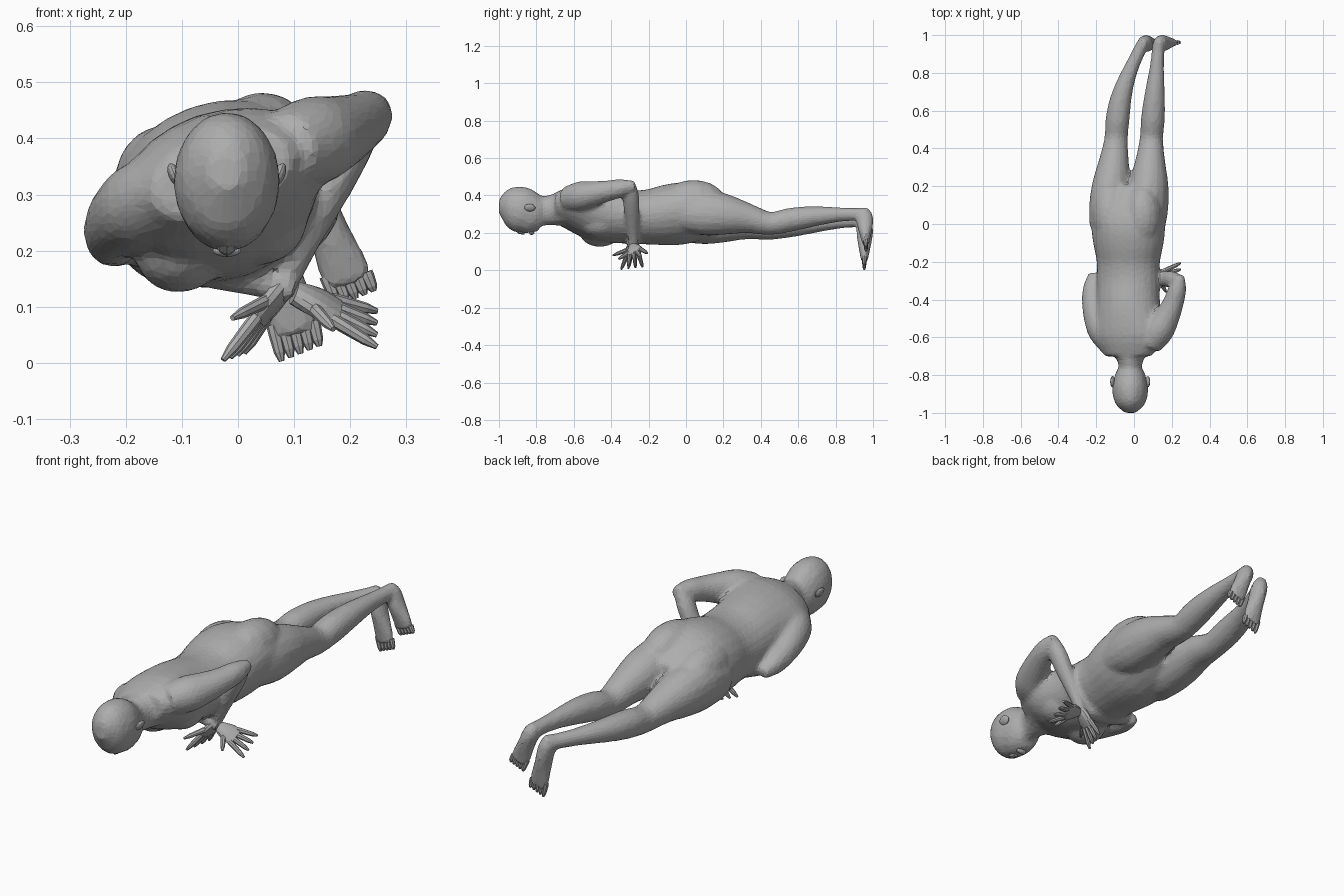
import bpy, bmesh, math
from mathutils import Vector, Matrix

cube = bpy.data.objects.get("Cube")
if cube:
    bpy.data.objects.remove(cube, do_unlink=True)

skin = bpy.data.materials.new("grey_clay")
skin.use_nodes = True
GREY = (0.42, 0.42, 0.42, 1)
skin.diffuse_color = GREY
skin.node_tree.nodes["Principled BSDF"].inputs["Base Color"].default_value = GREY

LEAN = 0.33                                   # the trunk rolls to one side
ACROSS = Vector((1, 0, 0))
ROLLED = Vector((math.cos(LEAN), 0, math.sin(LEAN)))
LENGTHWISE = Vector((0, 1, 0))
STRAIGHT = Vector((0, 0, 0))
body = bmesh.new()                            # collects the volumes that melt into one skin


def finish(name, bm):
    bmesh.ops.recalc_face_normals(bm, faces=bm.faces)
    mesh = bpy.data.meshes.new(name)
    bm.to_mesh(mesh)
    bm.free()
    mesh.materials.append(skin)
    obj = bpy.data.objects.new(name, mesh)
    bpy.context.collection.objects.link(obj)
    return obj


def blend(before, start, end, after, t):
    """Catmull-Rom step between two cross-sections."""
    return [b + t / 2 * (c - a + t * (2 * a - 5 * b + 4 * c - d + t * (3 * (b - c) + d - a)))
            for a, b, c, d in zip(before, start, end, after)]


def loft(bm, sections, side=ACROSS, sides=16, steps=3):
    """Join elliptical sections (x, y, z, half width, half depth) into a closed tube."""
    padded = [sections[0], *sections, sections[-1]]
    path = [blend(*padded[i:i + 4], k / steps)
            for i in range(len(sections) - 1) for k in range(steps)]
    path.append(sections[-1])
    rings = []
    for i, (x, y, z, wide, deep) in enumerate(path):
        previous, following = path[max(i - 1, 0)], path[min(i + 1, len(path) - 1)]
        along = (Vector(following[:3]) - Vector(previous[:3])).normalized()
        u = (side - along * side.dot(along)).normalized()
        v = along.cross(u)
        angles = [math.tau * k / sides for k in range(sides)]
        rings.append([bm.verts.new(Vector((x, y, z)) + u * wide * math.cos(a) + v * deep * math.sin(a))
                      for a in angles])
    for low, high in zip(rings, rings[1:]):
        for k in range(sides):
            n = (k + 1) % sides
            bm.faces.new((low[k], low[n], high[n], high[k]))
    bm.faces.new(rings[0])
    bm.faces.new(rings[-1])


def spaced(start, end, widths, depths=None, bow=STRAIGHT):
    """Evenly spaced sections from start to end, bowed sideways in the middle."""
    start, end = Vector(start), Vector(end)
    last = len(widths) - 1
    return [(*(start.lerp(end, i / last) + bow * math.sin(math.pi * i / last)), wide, deep)
            for i, (wide, deep) in enumerate(zip(widths, depths or widths))]


def ellipsoid(bm, centre, radii, turn=0.0):
    matrix = (Matrix.Translation(centre) @ Matrix.Rotation(turn, 4, "Y")
              @ Matrix.Diagonal((*radii, 1)))
    bmesh.ops.create_uvsphere(bm, u_segments=14, v_segments=9, radius=1, matrix=matrix)


def digits(name, pairs):
    """Tapered fingers or toes, one for each pair of root and tip."""
    bm = bmesh.new()
    for root, tip in pairs:
        loft(bm, spaced(root, tip, (.012, .012, .011, .01, .005)), LENGTHWISE, 8, 1)
    finish(name, bm)


# Trunk, from neck base to crotch
widths = (.13, .19, .18, .17, .17, .17, .19, .2, .19, .1)
depths = (.075, .115, .14, .145, .14, .145, .16, .16, .13, .08)
heights = (.335, .33, .31, .295, .285, .285, .295, .305, .3, .29)
loft(body, [(-.03, i / 10 - .7, z, w, d)
            for i, (z, w, d) in enumerate(zip(heights, widths, depths))], ROLLED, 24)
for s in (1, -1):
    ellipsoid(body, Vector((-.03, -.46, .225)) + ROLLED * s * .075, (.085, .11, .075), -LEAN)
    ellipsoid(body, Vector((-.035, .04, .345)) + ROLLED * s * .09, (.1, .17, .11), -LEAN)

# Neck and head, face turned to the ground
loft(body, spaced((-.02, -.83, .31), (-.02, -.64, .33), (.06, .06, .078, .13), (.08, .078, .085, .09)))
loft(body, [(-.02, i / 25 - 1, .345 - i * i * .0024, r, r * 1.29)
            for i, r in enumerate((.03, .073, .09, .096, .09, .08, .05))])
nose = bmesh.new()
loft(nose, spaced((-.02, -.93, .235), (-.02, -.86, .2), (.01, .015, .02, .01)), sides=8, steps=1)
finish("nose", nose)
lips = bmesh.new()
ellipsoid(lips, (-.02, -.825, .2), (.026, .014, .011))
finish("lips", lips)
for label, s in (("left", 1), ("right", -1)):
    ear = bmesh.new()
    ellipsoid(ear, (s * .093 - .02, -.835, .335), (.011, .03, .022), s * .4)
    finish(label + "_ear", ear)
    ellipsoid(body, (s * .037 - .02, -.92, .24), (.03, .014, .014), s * -.3)


# Arms: one elbow raised, the other folded under the chest
def arm(label, shoulder, elbow, bow, wrist, knuckles, thumb_tip, palm_side):
    loft(body, spaced(shoulder, elbow, (.065, .08, .068, .056, .048, .025), bow=bow))
    girths = (.025, .044, .044, .038, .031, .027)
    loft(body, spaced(Vector(elbow) + Vector((0, -.03, .02)), wrist, girths,
                      [g * .88 for g in girths]), LENGTHWISE, 14)
    wrist, knuckles = Vector(wrist), Vector(knuckles)
    side = Vector(palm_side).normalized()
    palm = bmesh.new()
    loft(palm, spaced(wrist, knuckles, (.026, .038, .045, .042), (.02, .021, .018, .012)), side, 12, 2)
    finish(label + "_palm", palm)
    reach = (knuckles - wrist).normalized()
    fingers = []
    for i in range(4):
        fan = i - 1.5
        root = knuckles - reach * .015 + side * fan * .022
        fingers.append((root, root + (reach + side * fan * .2) * .09))
    digits(label + "_fingers", fingers)
    digits(label + "_thumb", [(wrist.lerp(knuckles, .4) - side * .02, thumb_tip)])


arm("left", (.08, -.64, .38), (.245, -.27, .455), ACROSS * .03,
    (.085, -.28, .145), (.035, -.285, .073), (-.01, -.39, .08), (.3, .9, .1))
arm("right", (-.12, -.64, .305), (-.215, -.26, .195), ACROSS * -.045,
    (.1, -.285, .125), (.18, -.27, .09), (.17, -.36, .06), (0, .8, .5))


# Legs, with feet hanging from the ankles and soles facing backwards
def leg(label, hip, knee, ankle, bow, heel, toe):
    lift = ACROSS.cross(LENGTHWISE) * .015
    thigh = spaced(hip, knee, (.095, .107, .102, .08, .062), (.11, .125, .11, .08, .06), lift)
    calf = spaced(knee, ankle, (.062, .064, .058, .047, .037, .034), bow=bow)
    loft(body, thigh[:-1] + calf, ROLLED)

    heel, toe = Vector(heel), Vector(toe)
    side = Vector((1, 0, .1)).normalized()
    loft(body, spaced(heel.lerp(toe, -.12), heel.lerp(toe, .9),
                      (.02, .036, .037, .037, .042, .047, .045),
                      (.02, .042, .046, .044, .035, .026, .018)), side, 12, 2)
    reach = (toe - heel).normalized()
    toes = []
    for i in range(5):
        offset = side * .018 * (i - 2)
        toes.append((heel.lerp(toe, .8) + offset, toe + offset + reach * (.016 - i * .005)))
    digits(label + "_toes", toes)


leg("left", (.068, -.02, .315), (.092, .45, .25), (.13, .95, .3), Vector((0, 0, .015)),
    (.13, .955, .31), (.208, .962, .12))
leg("right", (-.14, -.02, .26), (-.095, .45, .225), (.045, .95, .265), Vector((-.035, 0, .01)),
    (.05, .957, .27), (.11, .953, .022))

# Melt the volumes into one skin with broad facets
figure = finish("body", body)
remesh = figure.modifiers.new("fuse", "REMESH")
remesh.mode = "VOXEL"
remesh.voxel_size = .011
relax = figure.modifiers.new("relax", "SMOOTH")
relax.iterations = 8
facets = figure.modifiers.new("facets", "DECIMATE")
facets.ratio = .2
